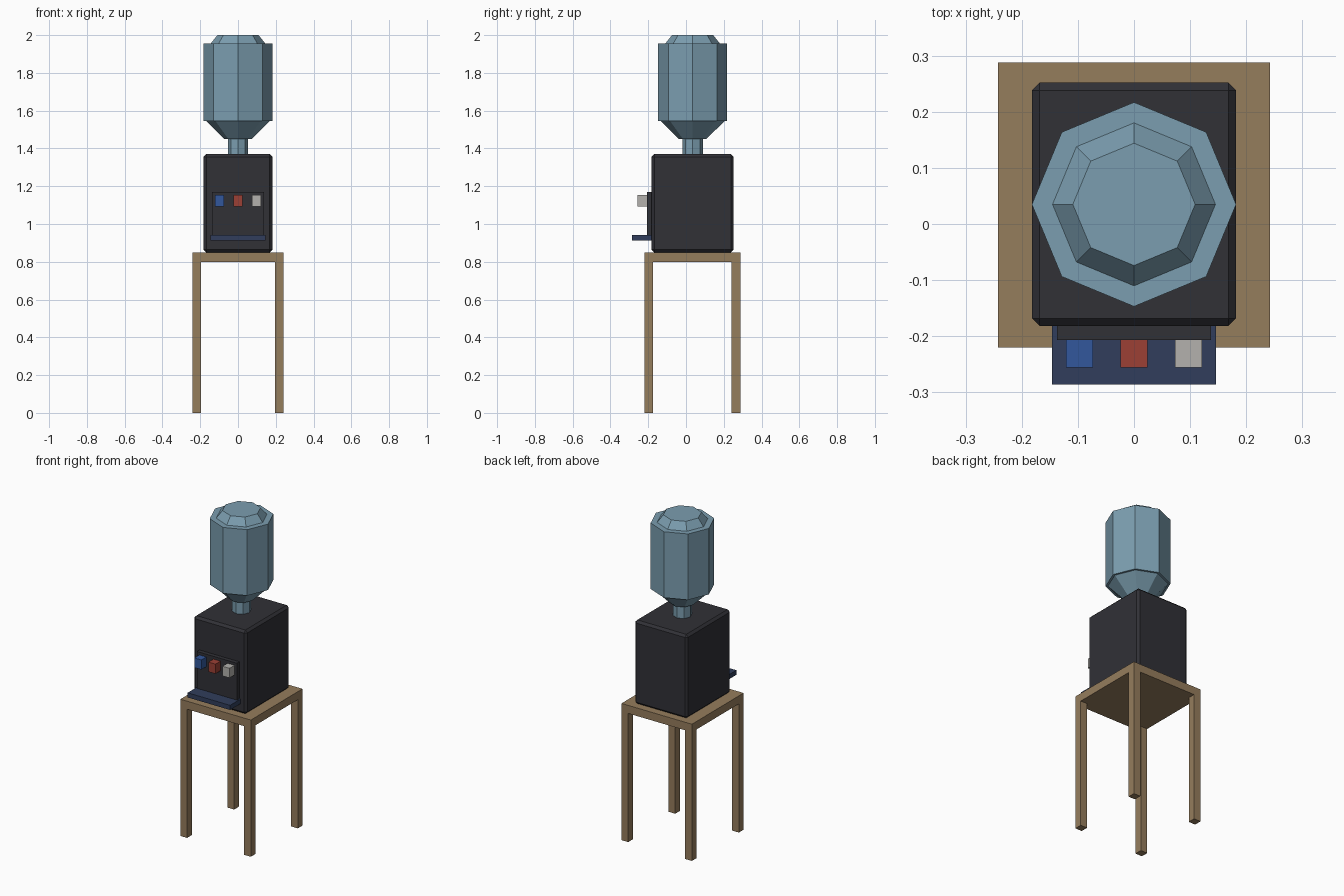
import bpy, bmesh
from math import pi
from mathutils import Matrix

if "Cube" in bpy.data.objects:
    bpy.data.objects.remove(bpy.data.objects["Cube"])


def material(name, rgb):
    m = bpy.data.materials.new(name)
    m.diffuse_color = (*[(c / 255) ** 2.2 for c in rgb], 1)
    m.use_nodes = True
    m.node_tree.nodes["Principled BSDF"].inputs["Base Color"].default_value = m.diffuse_color
    return m


WOOD = material("wood", (148, 124, 93))
DARK = material("dark_plastic", (52, 52, 57))
NAVY = material("tray_blue", (52, 64, 92))
WATER = material("bottle_blue", (122, 156, 174))
BLUE = material("tap_blue", (54, 88, 155))
RED = material("tap_red", (155, 66, 56))
PALE = material("tap_pale", (178, 176, 172))


def make_object(name, bm, mat):
    bmesh.ops.recalc_face_normals(bm, faces=bm.faces)
    me = bpy.data.meshes.new(name)
    bm.to_mesh(me)
    bm.free()
    me.materials.append(mat)
    ob = bpy.data.objects.new(name, me)
    bpy.context.collection.objects.link(ob)
    return ob


def box(name, x, y, z, mat, bevel=0):
    """Box from (min, max) ranges, with optional chamfered edges."""
    bm = bmesh.new()
    bmesh.ops.create_cube(bm, size=1)
    for v in bm.verts:
        v.co = [r[0] + (c + 0.5) * (r[1] - r[0]) for c, r in zip(v.co, (x, y, z))]
    if bevel:
        bmesh.ops.bevel(bm, geom=bm.edges[:], offset=bevel, segments=1, affect='EDGES')
    return make_object(name, bm, mat)


def octagon(name, r0, r1, z0, z1, mat, y=0.035):
    """Eight-sided straight or tapered section with corners on the axes."""
    bm = bmesh.new()
    bmesh.ops.create_cone(bm, cap_ends=True, segments=8, radius1=r0, radius2=r1,
                          depth=z1 - z0, matrix=Matrix.Translation((0, y, (z0 + z1) / 2)))
    return make_object(name, bm, mat)


# Stand
box("stand_top", (-0.242, 0.242), (-0.22, 0.288), (0.80, 0.85), WOOD)
LEG = 0.046
for side, x in (("left", -0.242), ("right", 0.242 - LEG)):
    for end, y in (("front", -0.22), ("back", 0.288 - LEG)):
        box(f"{end}_{side}_leg", (x, x + LEG), (y, y + LEG), (0, 0.80), WOOD)

# Dispenser body, front panel and drip tray
box("dispenser_body", (-0.182, 0.182), (-0.182, 0.252), (0.85, 1.37), DARK, 0.014)
box("front_panel", (-0.137, 0.137), (-0.207, -0.17), (0.925, 1.17), DARK)
box("drip_tray", (-0.146, 0.146), (-0.286, -0.175), (0.912, 0.941), NAVY)

# Taps
for name, x, mat in (("cold_tap", -0.097, BLUE), ("hot_tap", 0, RED), ("room_tap", 0.097, PALE)):
    box(name, (x - 0.024, x + 0.024), (-0.256, -0.2), (1.093, 1.153), mat)

# Water bottle
octagon("bottle_neck", 0.054, 0.054, 1.365, 1.455, WATER)
octagon("bottle_shoulder", 0.073, 0.170, 1.45, 1.546, WATER)
octagon("bottle_body", 0.182, 0.182, 1.545, 1.955, WATER)
octagon("bottle_base", 0.146, 0.109, 1.954, 2.0, WATER)
